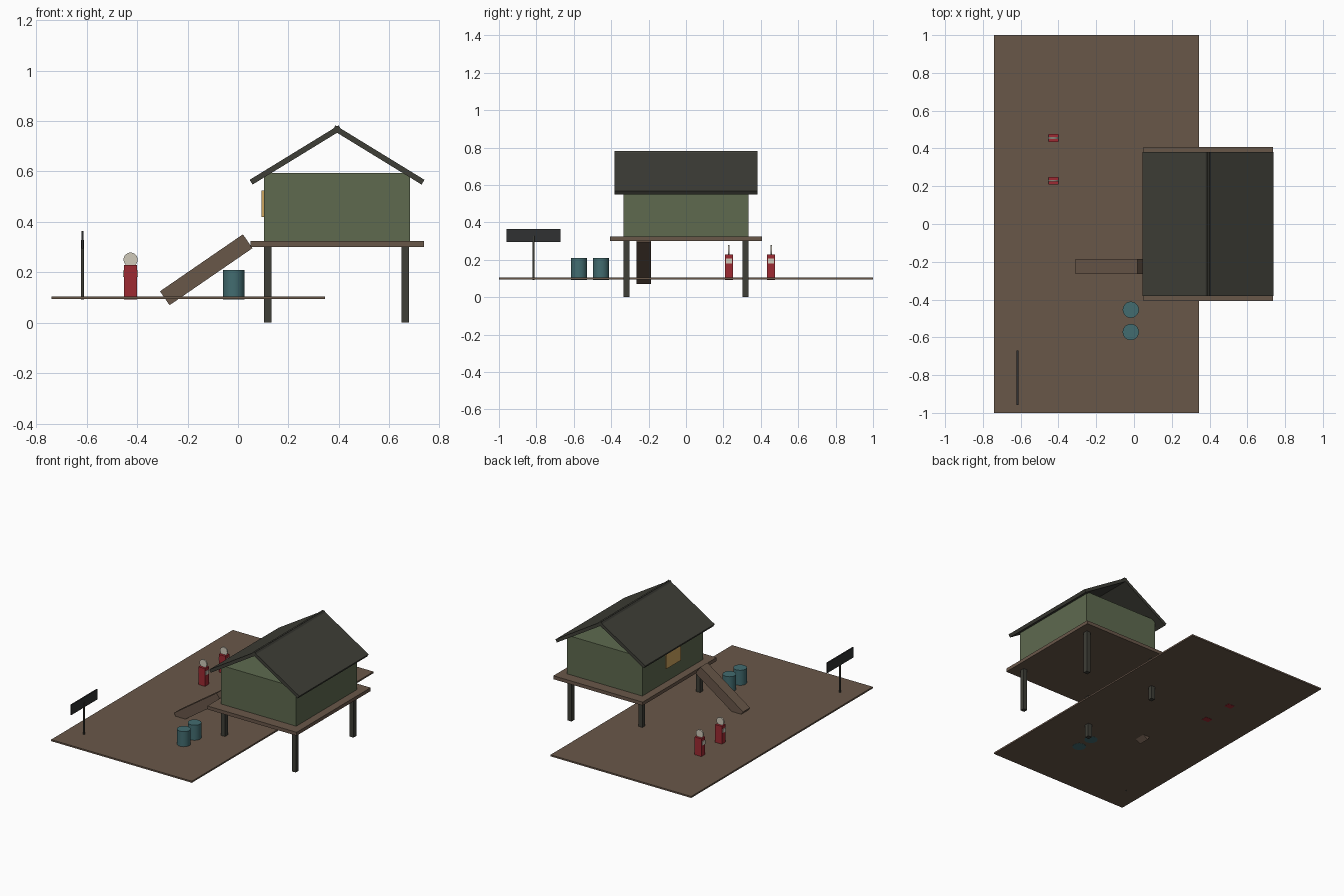
import bpy
from math import radians, pi

cube = bpy.data.objects.get("Cube")
if cube:
    bpy.data.objects.remove(cube, do_unlink=True)


def material(name, r, g, b):
    """Flat material from 8-bit screen colour, stored as linear."""
    def lin(c):
        c /= 255
        return c / 12.92 if c <= 0.04045 else ((c + 0.055) / 1.055) ** 2.4
    colour = (lin(r), lin(g), lin(b), 1)
    m = bpy.data.materials.new(name)
    m.use_nodes = True
    m.diffuse_color = colour
    m.node_tree.nodes["Principled BSDF"].inputs["Base Color"].default_value = colour
    return m


wood = material("brown_wood", 105, 87, 73)
green = material("green_wall", 94, 106, 79)
slate = material("dark_slate", 62, 62, 55)
board = material("dark_board", 48, 49, 50)
red = material("red_paint", 158, 42, 50)
teal = material("teal_drum", 66, 108, 112)
cream = material("cream", 208, 202, 186)
amber = material("amber_glass", 205, 165, 95)


def finish(name, mat):
    ob = bpy.context.object
    ob.name = ob.data.name = name
    ob.data.materials.append(mat)
    return ob


def box(name, mat, centre, size, tilt=0):
    """Box with full sizes, tilted about y in degrees."""
    bpy.ops.mesh.primitive_cube_add(size=1, location=centre)
    ob = finish(name, mat)
    for v in ob.data.vertices:
        v.co = [c * s for c, s in zip(v.co, size)]
    ob.rotation_euler.y = radians(tilt)
    return ob


def cylinder(name, mat, centre, radius, depth, turn=0, sides=32):
    bpy.ops.mesh.primitive_cylinder_add(vertices=sides, radius=radius, depth=depth,
                                        location=centre, rotation=(turn, 0, 0))
    ob = finish(name, mat)
    bpy.ops.object.shade_smooth_by_angle(angle=radians(35))
    return ob


# Ground platform
box("ground_slab", wood, (-0.198, 0, 0.099), (1.085, 2, 0.011))

# Raised hut
hut_x = 0.393
box("deck", wood, (hut_x, 0, 0.312), (0.688, 0.815, 0.024))
box("hut_walls", green, (hut_x, 0, 0.458), (0.58, 0.668, 0.27))
box("window", amber, (0.099, 0, 0.472), (0.012, 0.16, 0.106))
for side, label in ((-1, "right"), (1, "left")):
    # Roof slabs cross slightly at the ridge
    box("roof_" + label, slate, (hut_x + side * 0.1645, 0, 0.6655),
        (0.414, 0.764, 0.022), side * 31.5)
    for end, where in ((-1, "front"), (1, "back")):
        box(f"stilt_{where}_{label}", slate,
            (hut_x - 0.002 + side * 0.273, end * 0.318, 0.151), (0.03, 0.031, 0.302))

# Ramp up to the deck
box("ramp", wood, (-0.126, -0.225, 0.21), (0.399, 0.077, 0.067), -34.5)

# Drums
for i, y in enumerate((-0.454, -0.572)):
    cylinder(f"drum_{i + 1}", teal, (-0.017, y, 0.151), 0.043, 0.117)

# Pumps with disc tops and a dial plate on each side
for i, y in enumerate((0.229, 0.455)):
    x = -0.426
    box(f"pump_body_{i + 1}", red, (x, y, 0.16), (0.052, 0.042, 0.136))
    cylinder(f"pump_disc_{i + 1}", cream, (x, y, 0.25), 0.028, 0.009, pi / 2)
    for side in (-1, 1):
        box(f"pump_dial_{i + 1}", cream, (x + side * 0.027, y, 0.194), (0.006, 0.032, 0.027))

# Roadside board on a post
cylinder("sign_post", slate, (-0.617, -0.815, 0.21), 0.006, 0.235, 0, 12)
box("sign_board", board, (-0.617, -0.815, 0.329), (0.009, 0.288, 0.07))
